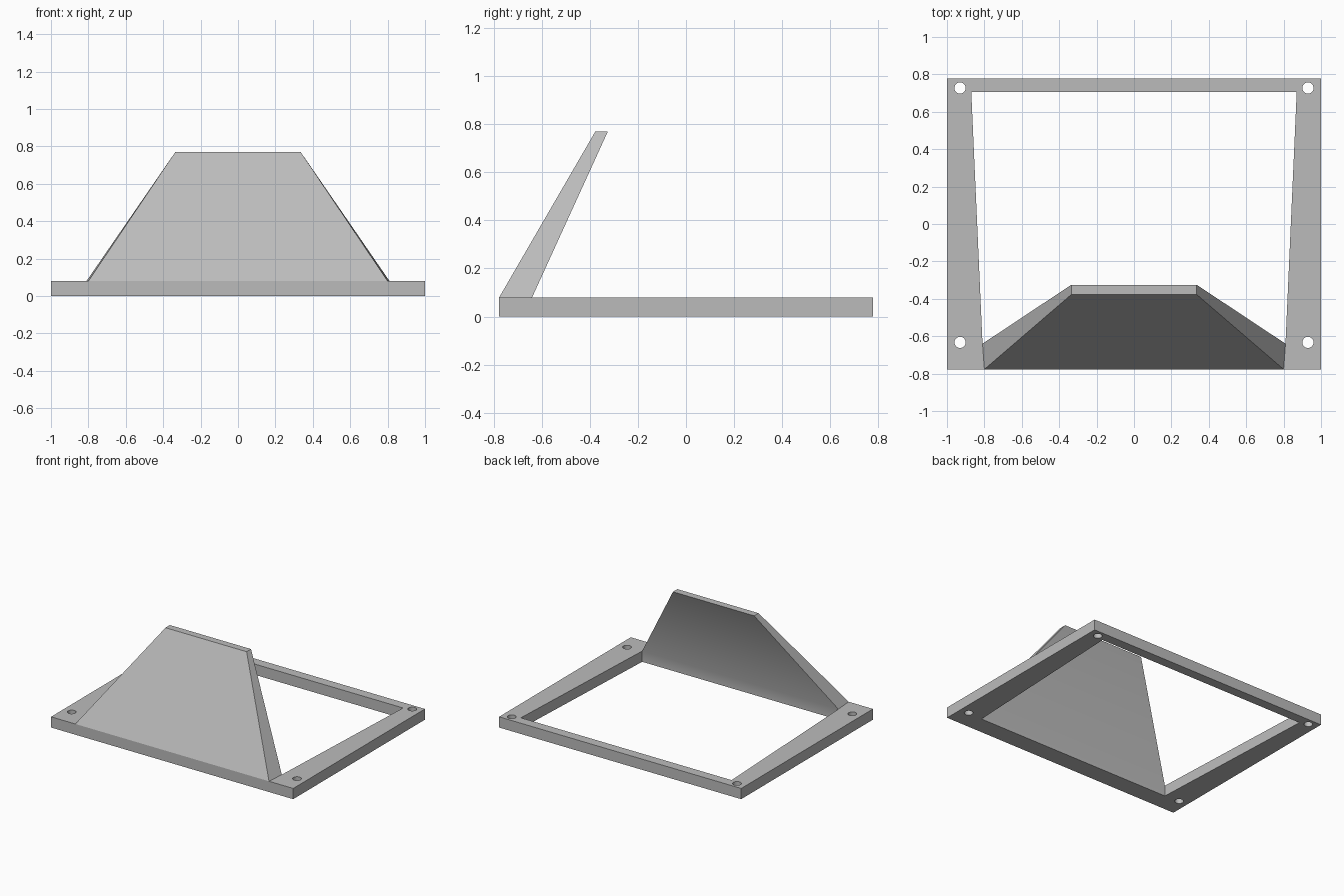
import bpy
import bmesh

cube = bpy.data.objects.get("Cube")
if cube:
    bpy.data.objects.remove(cube, do_unlink=True)

grey = bpy.data.materials.new("plain grey")
grey.use_nodes = True
colour = (0.5, 0.5, 0.5, 1)
grey.diffuse_color = colour
grey.node_tree.nodes["Principled BSDF"].inputs["Base Color"].default_value = colour

THICK = 0.08
TOP = 0.77

# Plan of the frame: outer outline, then tapered opening
outer = [(-1, -0.777), (-0.8, -0.777), (0.8, -0.777), (1, -0.777), (1, 0.777), (-1, 0.777)]
inner = [(-0.81, -0.64), (0.81, -0.64), (0.87, 0.705), (-0.87, 0.705)]

bm = bmesh.new()


def ring(points, z):
    return [bm.verts.new((x, y, z)) for x, y in points]


def walls(low, high):
    for i in range(len(low)):
        j = (i + 1) % len(low)
        bm.faces.new((low[i], low[j], high[j], high[i]))


out_low, out_high = ring(outer, 0), ring(outer, THICK)
in_low, in_high = ring(inner, 0), ring(inner, THICK)
walls(out_low, out_high)
walls(in_low, in_high)

# Top and bottom of the right, back and left bars
for o, i in ((out_low, in_low), (out_high, in_high)):
    bm.faces.new((o[2], o[3], o[4], i[2], i[1]))
    bm.faces.new((o[4], o[5], i[3], i[2]))
    bm.faces.new((o[5], o[0], o[1], i[0], i[3]))
bm.faces.new((out_low[1], out_low[2], in_low[1], in_low[0]))

# Leaning panel growing from the top of the front bar
base = [out_high[1], out_high[2], in_high[1], in_high[0]]
crest = ring([(-0.335, -0.377), (0.335, -0.377), (0.335, -0.325), (-0.335, -0.325)], TOP)
walls(base, crest)
bm.faces.new(crest)

bmesh.ops.recalc_face_normals(bm, faces=bm.faces[:])
mesh = bpy.data.meshes.new("frame_with_leaning_panel")
bm.to_mesh(mesh)
bm.free()
mesh.materials.append(grey)
frame = bpy.data.objects.new("frame_with_leaning_panel", mesh)
bpy.context.collection.objects.link(frame)

# Screw holes in the four corners
cutters = []
for x in (-0.93, 0.93):
    for y in (-0.633, 0.727):
        bpy.ops.mesh.primitive_cylinder_add(vertices=32, radius=0.03, depth=0.4, location=(x, y, THICK / 2))
        cutter = bpy.context.object
        cutter.name = "hole_cutter"
        cutter.hide_render = True
        cutter.data.materials.append(grey)
        cutters.append(cutter)
        cut = frame.modifiers.new("screw_hole", "BOOLEAN")
        cut.operation = "DIFFERENCE"
        cut.solver = "EXACT"
        cut.object = cutter

bpy.ops.object.select_all(action="DESELECT")
frame.select_set(True)
bpy.context.view_layer.objects.active = frame
for name in [m.name for m in frame.modifiers]:
    bpy.ops.object.modifier_apply(modifier=name)
for cutter in cutters:
    bpy.data.objects.remove(cutter, do_unlink=True)

# Soft blend where the panel's back meets the bar, crisp edges elsewhere
bpy.ops.object.shade_smooth_by_angle(angle=0.5)
